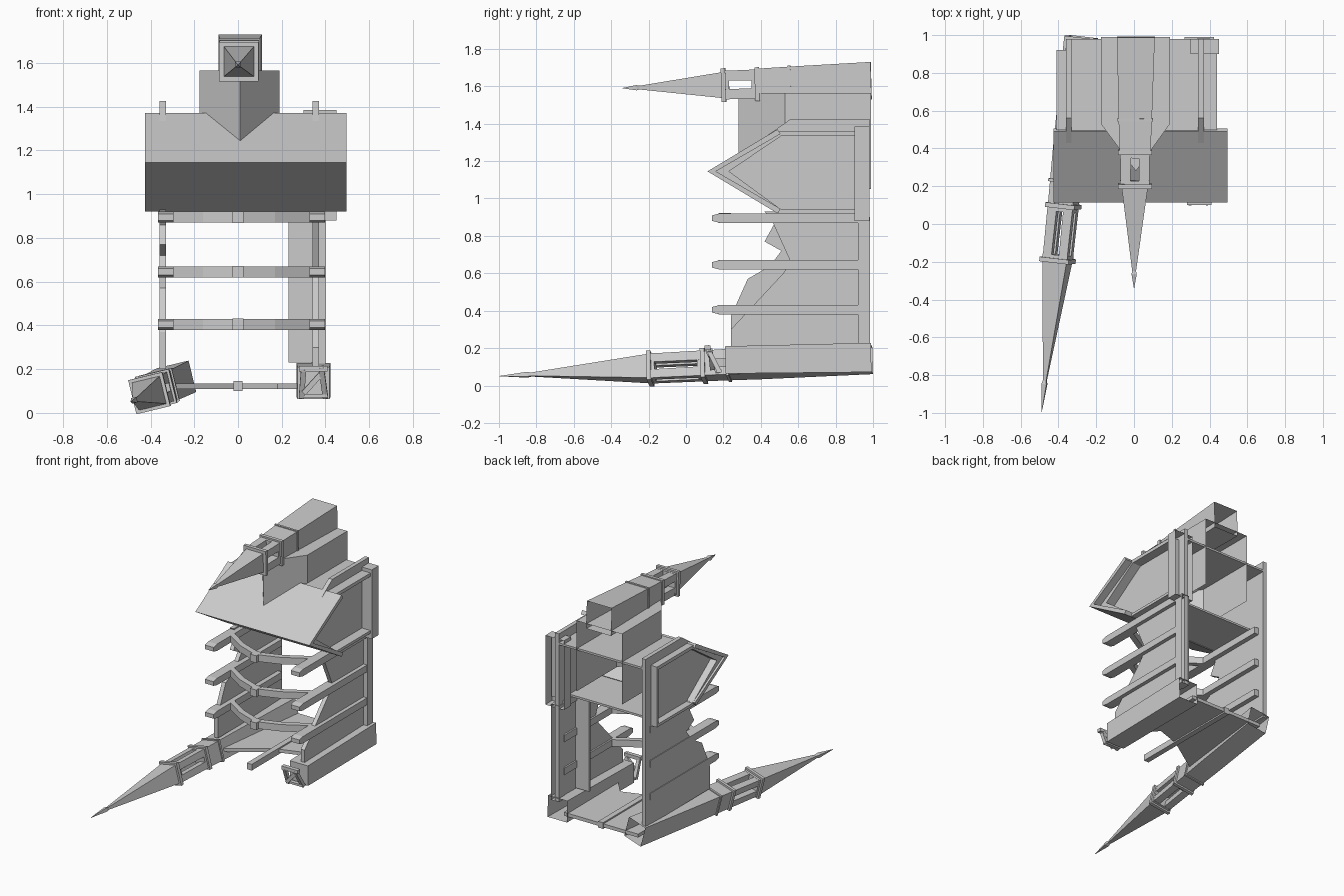
import bpy, bmesh
from mathutils import Vector, Matrix

cube = bpy.data.objects.get("Cube")
if cube:
    bpy.data.objects.remove(cube, do_unlink=True)


def finish(name, bm):
    bmesh.ops.recalc_face_normals(bm, faces=bm.faces)
    mesh = bpy.data.meshes.new(name)
    bm.to_mesh(mesh)
    bm.free()
    obj = bpy.data.objects.new(name, mesh)
    bpy.context.collection.objects.link(obj)
    return obj


def prism(name, pts, axis, a, b, open_edges=(), caps=(True, True)):
    """Extrude a 2D profile along an axis; x uses (y, z), z uses (x, y)."""
    place = {"x": lambda p, d: (d, p[0], p[1]), "z": lambda p, d: (p[0], p[1], d)}[axis]
    bm = bmesh.new()
    lo = [bm.verts.new(place(p, a)) for p in pts]
    hi = [bm.verts.new(place(p, b)) for p in pts]
    n = len(pts)
    for i in range(n):
        if i not in open_edges:
            j = (i + 1) % n
            bm.faces.new((lo[i], lo[j], hi[j], hi[i]))
    for ring, wanted in ((lo, caps[0]), (hi, caps[1])):
        if wanted:
            bm.faces.new(ring)
    return finish(name, bm)


def box(name, x, y, z, open_edges=()):
    corners = [(x[0], y[0]), (x[1], y[0]), (x[1], y[1]), (x[0], y[1])]
    return prism(name, corners, "z", *z, open_edges=open_edges)


def frame_of(start, end, roll=0):
    """Matrix whose z axis runs from start to end."""
    w = (Vector(end) - Vector(start)).normalized()
    u = Vector((1, 0, 0))
    u = (u - w * u.dot(w)).normalized()
    m = Matrix((u, w.cross(u), w)).transposed().to_4x4()
    return Matrix.Translation(start) @ m @ Matrix.Rotation(roll, 4, "Z")


def loft(name, mat, sections, offset=(0, 0), open_base=False):
    """Square sections (distance, half size) joined along a tower axis."""
    bm = bmesh.new()
    rings = []
    for d, h in sections:
        rings.append([bm.verts.new(mat @ Vector((offset[0] + h * sx, offset[1] + h * sy, d)))
                      for sx, sy in ((-1, -1), (1, -1), (1, 1), (-1, 1))])
    for r, s in zip(rings, rings[1:]):
        for i in range(4):
            j = (i + 1) % 4
            bm.faces.new((r[i], r[j], s[j], s[i]))
    if not open_base:
        bm.faces.new(rings[0])
    bm.faces.new(rings[-1])
    return finish(name, bm)


def lantern(name, mat, d0, d1, half):
    # Four corner piers, solid ends and projecting collars leave a slot in each side
    for d, inward in ((d0, .03), (d1, -.03)):
        loft(name + "_collar", mat, [(d - .012, half + .01), (d + .012, half + .01)])
        loft(name + "_end", mat, [(d, half * .97), (d + inward, half * .97)])
    for sx in (-1, 1):
        for sy in (-1, 1):
            c = half * .62
            loft(name + "_pier", mat, [(d0, half * .36), (d1, half * .33)], (sx * c, sy * c))


# Upper tower with spire
m = frame_of((.01, .99, 1.63), (0, -.34, 1.59))
loft("upper_tower_body", m, [(0, .1), (.44, .088), (.61, .082)], open_base=True)
loft("upper_tower_band", m, [(.43, .094), (.445, .094)])
lantern("upper_lantern", m, .61, .79, .08)
loft("upper_spire", m, [(.79, .07), (1.24, .01), (1.255, .014), (1.33, .001)])

# Leaning lower tower with long spire
m = frame_of((-.28, .99, .15), (-.49, -1, .05), .24)
loft("leaning_tower_body", m, [(0, .074), (.6, .072), (.9, .068)], open_base=True)
loft("leaning_tower_band", m, [(.76, .078), (.775, .078)])
lantern("leaning_lantern", m, .9, 1.19, .07)
loft("leaning_spire", m, [(1.19, .066), (1.83, .009), (1.85, .013), (2, .001)])

# Broken lower tower with the remains of its lantern
m = frame_of((.345, .99, .15), (.345, .1, .135))
loft("broken_tower_body", m, [(0, .078), (.78, .073)], open_base=True)
for a, b in (((.29, .17, .07), (.3, .11, .2)), ((.4, .18, .07), (.38, .11, .21)),
             ((.3, .14, .09), (.39, .13, .19))):
    loft("broken_pier", frame_of(a, b), [(0, .012), ((Vector(b) - Vector(a)).length, .012)])
box("broken_collar_top", (.28, .41), (.1, .13), (.19, .215))
box("broken_collar_base", (.28, .41), (.16, .19), (.07, .085))

# Main nave, open at its base
prism("nave_shell", [(-.175, .99), (-.175, .53), (.01, .28), (.19, .53), (.19, .99)],
      "z", 1.05, 1.565, open_edges=(4,), caps=(False, True))

# Transept roof and the walls behind its eaves
prism("transept_roof", [(.115, 1.145), (.49, 1.37), (.505, 1.345), (.16, 1.145),
                        (.505, .945), (.49, .92)], "x", -.425, .495)
box("transept_upper_wall", (-.35, .36), (.48, .98), (1.345, 1.36))
box("transept_lower_wall", (-.35, .36), (.48, .86), (.925, .94))

# Transept gables: wall and raised border
gable = [(.16, 1.145), (.56, 1.425), (.98, 1.425), (.98, .9), (.52, .9)]
outer = [(.15, 1.145), (.5, 1.36), (.92, 1.36), (.92, .92), (.5, .92)]
inner = [(.23, 1.145), (.51, 1.335), (.9, 1.335), (.9, .94), (.51, .94)]
for x0, lip in ((-.345, -.41), (.355, .44)):
    prism("gable_wall", gable, "x", x0 - .015, x0 + .015)
    for i in range(5):
        j = (i + 1) % 5
        prism("gable_border", [outer[i], outer[j], inner[j], inner[i]], "x", x0, lip)

# Hollow piers at the back of the left side
box("gable_pier", (.3, .45), (.9, .98), (.88, 1.385), open_edges=(2,))
box("back_pier", (.335, .4), (.92, .985), (.2, .9), open_edges=(2,))
box("inner_pier_panel", (.23, .35), (.775, .79), (.23, .93))

# Ruined side walls
prism("left_wall", [(.98, .2), (.24, .2), (.24, .3), (.52, .6), (.56, .66),
                    (.46, .88), (.5, .93), (.98, .93)], "x", .34, .37)
prism("right_wall", [(.98, .2), (.24, .2), (.24, .37), (.33, .57), (.45, .64), (.51, .72),
                     (.42, .77), (.47, .86), (.42, .93), (.98, .93)], "x", -.36, -.33)

# Buttresses and vault ribs at each bay
arch = [(-.33, .36), (-.16, .25), (0, .19), (.17, .25), (.36, .36)]
for z in (.405, .645, .895):
    bar = [(.14, z - .015), (.18, z - .025), (.93, z - .025),
           (.93, z + .025), (.18, z + .025), (.14, z + .015)]
    for x in (-.33, .363):
        prism("buttress", bar, "x", x - .035, x + .035)
    prism("vault_rib", arch + [(x, y + .045) for x, y in reversed(arch)], "z", z - .025, z + .025)
    box("rib_boss", (-.025, .025), (.175, .24), (z - .026, z + .026))

# Broken front wall between the lower towers, with its central rib
prism("facade_wall", [(-.3, .98), (.3, .98), (.3, .36), (.18, .5), (0, .44),
                      (-.12, .36), (-.3, .24)], "z", .11, .135)
box("facade_rib", (-.02, .02), (.13, .985), (.1, .145))
